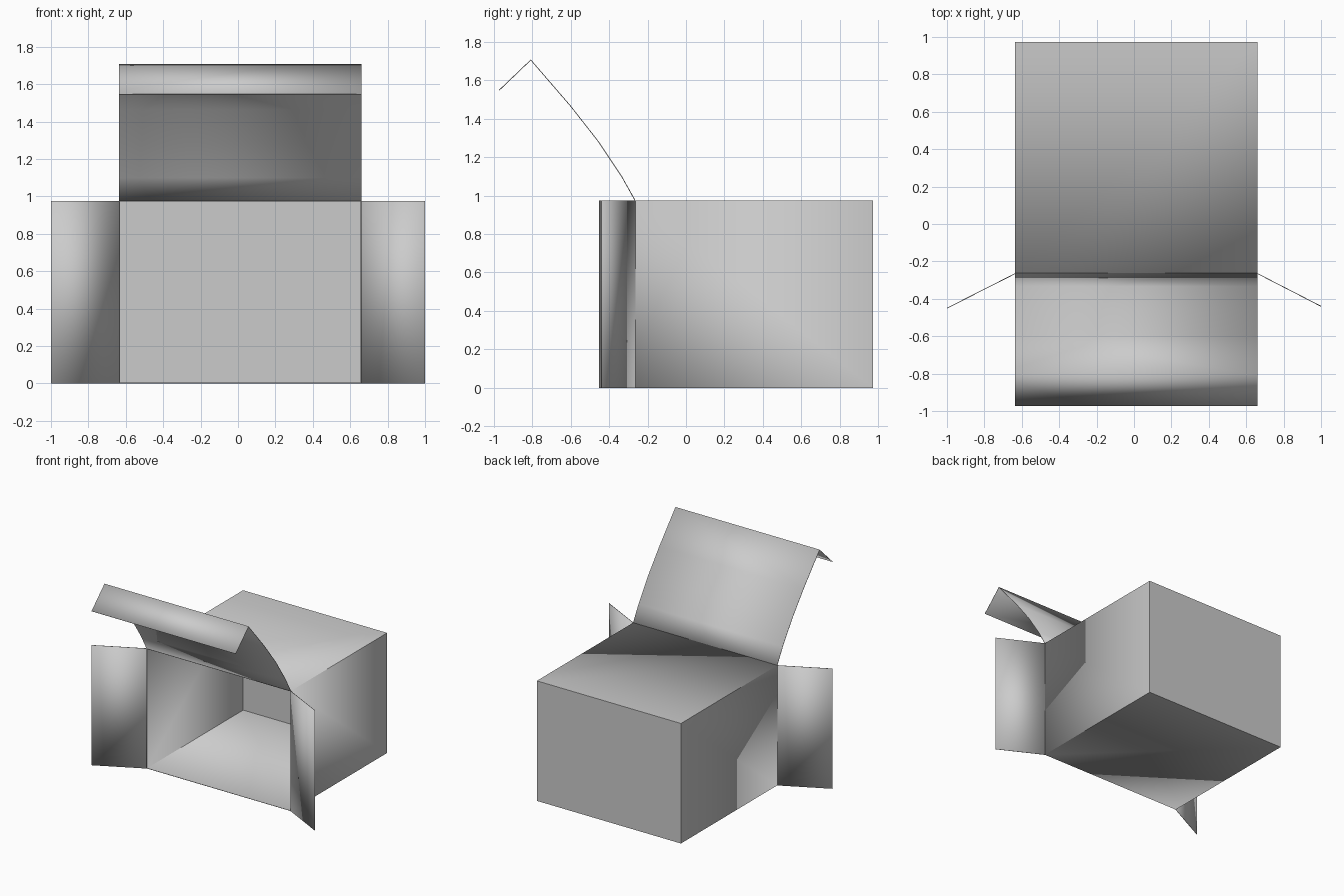
import bpy
import bmesh
from mathutils import Vector

if "Cube" in bpy.data.objects:
    bpy.data.objects.remove(bpy.data.objects["Cube"], do_unlink=True)

LEFT, RIGHT = 0.66, -0.635
FRONT, BACK = -0.265, 0.972
HEIGHT = 0.975
THICK = 0.004

card = bpy.data.materials.new("grey card")
card.use_nodes = True
GREY = (0.6, 0.6, 0.6, 1)
card.diffuse_color = GREY
card.node_tree.nodes["Principled BSDF"].inputs["Base Color"].default_value = GREY


def finish(name, bm, offset):
    """Turn a sheet into a thin card part."""
    mesh = bpy.data.meshes.new(name)
    bm.to_mesh(mesh)
    bm.free()
    mesh.materials.append(card)
    obj = bpy.data.objects.new(name, mesh)
    bpy.context.collection.objects.link(obj)
    solid = obj.modifiers.new("card thickness", "SOLIDIFY")
    solid.thickness = THICK
    solid.offset = offset
    solid.use_even_offset = True
    bpy.ops.object.select_all(action="DESELECT")
    obj.select_set(True)
    bpy.context.view_layer.objects.active = obj
    bpy.ops.object.shade_smooth_by_angle(angle=0.5)
    return obj


def sweep(name, points, direction):
    """Sweep an open profile along a straight direction."""
    bm = bmesh.new()
    step = Vector(direction)
    rows = [(bm.verts.new(p), bm.verts.new(Vector(p) + step)) for p in points]
    for (a, b), (c, d) in zip(rows, rows[1:]):
        bm.faces.new((a, b, d, c))
    return finish(name, bm, 0)


# Box body, open at the front
bm = bmesh.new()
bmesh.ops.create_cube(bm, size=1)
front = [f for f in bm.faces if f.normal.y < -0.5]
bmesh.ops.delete(bm, geom=front, context="FACES_ONLY")
bmesh.ops.scale(bm, vec=(LEFT - RIGHT, BACK - FRONT, HEIGHT), verts=bm.verts)
bmesh.ops.translate(
    bm, vec=((LEFT + RIGHT) / 2, (FRONT + BACK) / 2, HEIGHT / 2), verts=bm.verts)
finish("box_body", bm, -1)

# Curved lid with a folded tuck flap
lid_profile = [(FRONT, HEIGHT), (-0.335, 1.1), (-0.455, 1.28),
               (-0.6, 1.465), (-0.807, 1.705), (-0.972, 1.547)]
sweep("lid", [(RIGHT, y, z) for y, z in lid_profile], (LEFT - RIGHT, 0, 0))

# Side flaps, splayed outward
for name, hinge, tip in (("right_flap", RIGHT, (-1, -0.45)),
                         ("left_flap", LEFT, (1, -0.44))):
    sweep(name, [(hinge, FRONT, 0), (*tip, 0)], (0, 0, HEIGHT))
